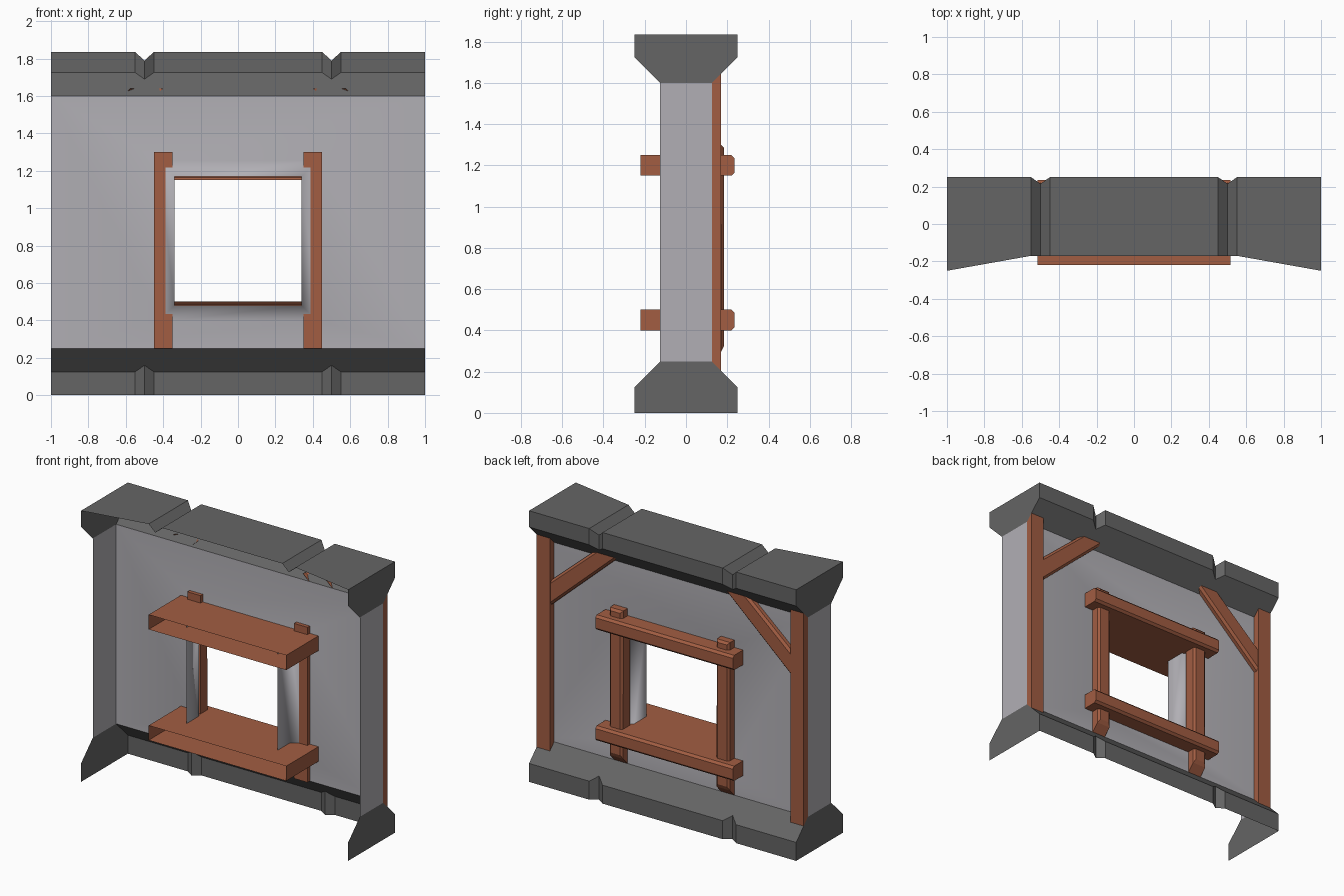
import bpy, bmesh, math
from mathutils import Vector

if "Cube" in bpy.data.objects:
    bpy.data.objects.remove(bpy.data.objects["Cube"])


def material(name, rgb):
    m = bpy.data.materials.new(name)
    m.diffuse_color = (*rgb, 1)
    m.use_nodes = True
    m.node_tree.nodes["Principled BSDF"].inputs["Base Color"].default_value = m.diffuse_color
    return m


PLASTER = material("pale plaster", (0.44, 0.43, 0.46))
STONE = material("dark stone", (0.13, 0.13, 0.13))
WOOD = material("brown wood", (0.36, 0.11, 0.055))


def finish(name, bm, mat):
    # normals point outward: the rearmost face must look to +y
    bmesh.ops.recalc_face_normals(bm, faces=bm.faces)
    bm.normal_update()
    if max(bm.faces, key=lambda f: f.calc_center_median().y + abs(f.normal.y)).normal.y < 0:
        bmesh.ops.reverse_faces(bm, faces=bm.faces)
    me = bpy.data.meshes.new(name)
    bm.to_mesh(me)
    bm.free()
    me.materials.append(mat)
    ob = bpy.data.objects.new(name, me)
    bpy.context.collection.objects.link(ob)
    return ob


def prism(name, pts, vec, mat, skip=(), front_cap=True, bevel=None):
    """Extrude a polygon along vec; skip lists open sides, bevel picks edges to chamfer."""
    bm = bmesh.new()
    a = [bm.verts.new(p) for p in pts]
    b = [bm.verts.new(Vector(p) + Vector(vec)) for p in pts]
    n = len(pts)
    if front_cap:
        bm.faces.new(a)
    bm.faces.new(b)
    for i in range(n):
        if i not in skip:
            j = (i + 1) % n
            bm.faces.new((a[i], a[j], b[j], b[i]))
    if bevel:
        edges = [e for e in bm.edges if bevel(*[v.co for v in e.verts])]
        bmesh.ops.bevel(bm, geom=edges, offset=0.015, segments=1, affect='EDGES')
    return finish(name, bm, mat)


def strips(bm, rows, closed=False):
    """Bridge consecutive rows of points with quads."""
    vs = [[bm.verts.new(p) for p in r] for r in rows]
    n = len(rows[0])
    for r, s in zip(vs, vs[1:]):
        for i in range(n if closed else n - 1):
            j = (i + 1) % n
            bm.faces.new((r[i], r[j], s[j], s[i]))
    return vs


# wall: back sheet, flared window reveal, end sheets; the front is open
def ring(hx, z0, z1, y):
    return [(-hx, y, z0), (hx, y, z0), (hx, y, z1), (-hx, y, z1)]


bm = bmesh.new()
strips(bm, [ring(1, .25, 1.6, .125), ring(.425, .395, 1.255, .125),
            ring(.34, .48, 1.17, .07), ring(.34, .48, 1.17, -.065)], closed=True)
for s in (-1, 1):
    bm.faces.new([bm.verts.new((s, y, z)) for y, z in
                  ((-.125, .25), (.125, .25), (.125, 1.6), (-.125, 1.6))])
bmesh.ops.remove_doubles(bm, verts=bm.verts, dist=1e-4)
wall = finish("plaster_wall", bm, PLASTER)
for p in wall.data.polygons:
    p.use_smooth = abs(p.center.x) < .45 and p.center.y < .12
wall.data.set_sharp_from_angle(angle=math.radians(65))

# stone courses, notched at x = +-0.5
STATIONS = (-1, -.55, -.5, -.45, .45, .5, .55, 1)


def course(name, section, end):
    bm = bmesh.new()
    strips(bm, [[(x, y, z) for y, z in section(x)] for x in STATIONS])
    for s in (-1, 1):
        bm.faces.new([bm.verts.new((s, y, z)) for y, z in end])
    bmesh.ops.remove_doubles(bm, verts=bm.verts, dist=1e-4)
    finish(name, bm, STONE)


def top_section(x):
    d = .035 if abs(x) == .5 else 0
    front = -.25 if abs(x) == 1 else -.17
    top = 1.835 - d * 1.3
    return [(front, top), (.25 - d, top), (.25 - d, 1.725 - d), (.125, 1.6)]


def base_section(x):
    d = .035 if abs(x) == .5 else 0
    return [(.25 - d, 0), (.25 - d, .125 + d), (.125, .25)]


course("top_course", top_section,
       [(-.25, 1.835), (.25, 1.835), (.25, 1.725), (.125, 1.6), (-.125, 1.6), (-.25, 1.725)])
course("base_course", base_section,
       [(-.25, 0), (.25, 0), (.25, .125), (.125, .25), (-.125, .25), (-.25, .125)])

# window head and sill boards, open at the front
for name, z in (("window_head", 1.15), ("window_sill", .4)):
    c = .015
    prof = [(-.22, z), (.235 - c, z), (.235, z + c), (.235, z + .1 - c), (.235 - c, z + .1), (-.22, z + .1)]
    prism(name, [(-.515, y, h) for y, h in prof], (1.03, 0, 0), WOOD, skip=(5,))

for side, s in (("left", -1), ("right", 1)):
    # window post with chamfered rear edges and a slanted foot
    prism(side + "_window_post",
          [(s * .35, y, z) for y, z in ((.1, .25), (.125, .25), (.185, .31), (.185, 1.3), (.1, 1.3))],
          (s * .1, 0, 0), WOOD,
          bevel=lambda a, b: a.y > .18 and b.y > .18)
    # corner post, its ends following the stone slopes
    prism(side + "_corner_post",
          [(s * .9, y, z) for y, z in ((.125, .25), (.17, .205), (.17, 1.645), (.125, 1.6))],
          (s * .1, 0, 0), WOOD)
    # diagonal brace, open at the front and at its upper end
    prism(side + "_brace",
          [(s * x, .125, z) for x, z in ((.9, 1.19), (.9, 1.357), (.575, 1.64), (.4, 1.64))],
          (0, .04, 0), WOOD, skip=(2,), front_cap=False,
          bevel=lambda a, b: a.y > .16 and b.y > .16 and abs(a.x - b.x) > .25)
